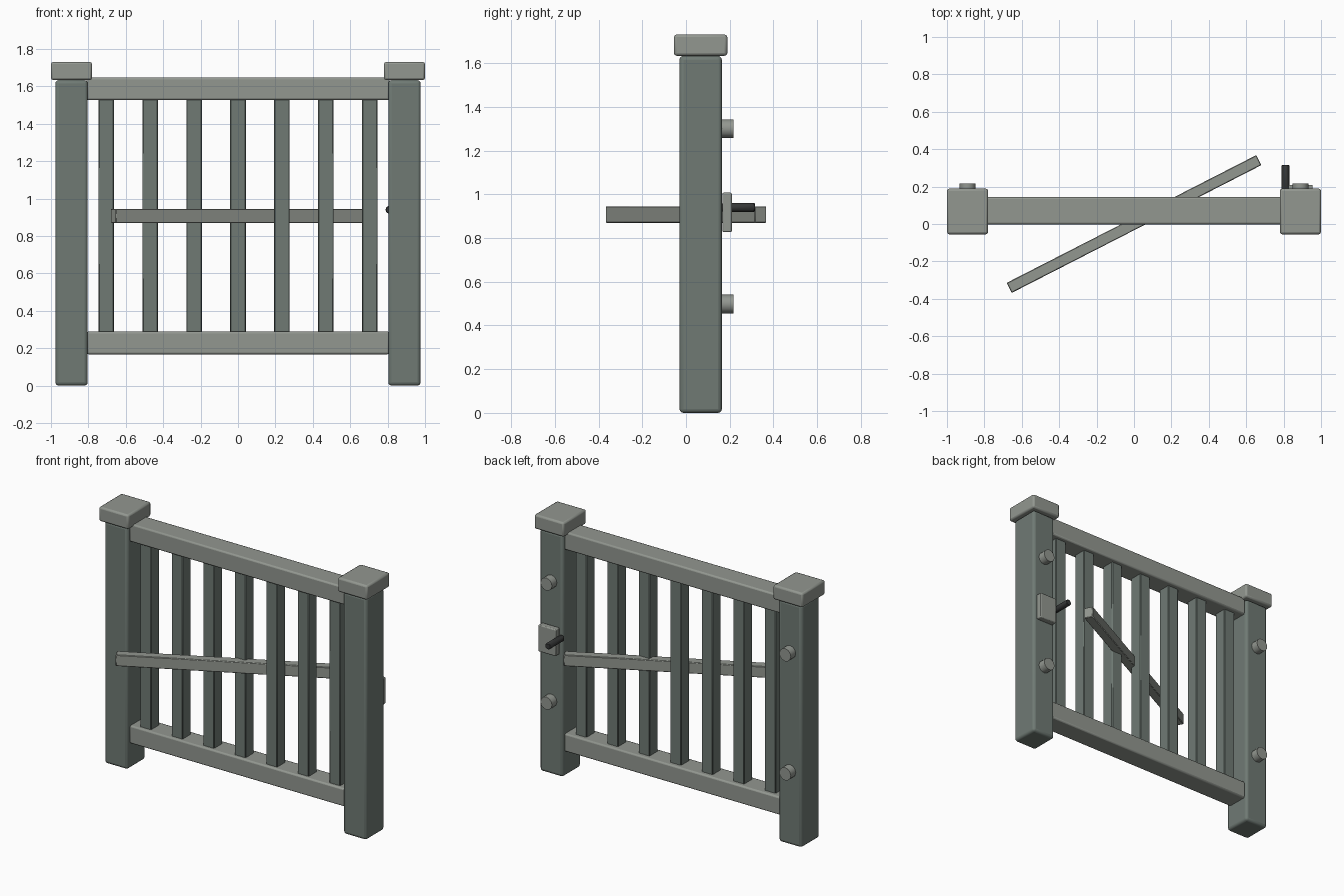
import bpy
import math

if "Cube" in bpy.data.objects:
    bpy.data.objects.remove(bpy.data.objects["Cube"])

YC = 0.067  # depth centre of the gate frame


def material(name, rgb):
    m = bpy.data.materials.new(name)
    m.diffuse_color = (*rgb, 1)
    m.use_nodes = True
    m.node_tree.nodes["Principled BSDF"].inputs["Base Color"].default_value = m.diffuse_color
    return m


DARK_WOOD = material("dark_wood", (0.16, 0.195, 0.175))
LIGHT_WOOD = material("light_wood", (0.29, 0.31, 0.28))
IRON = material("iron", (0.035, 0.037, 0.037))


def finish(name, mat, bevel, segments):
    ob = bpy.context.object
    ob.name = name
    ob.data.materials.append(mat)
    if bevel:
        mod = ob.modifiers.new("bevel", 'BEVEL')
        mod.width = bevel
        mod.segments = segments
    bpy.ops.object.shade_smooth_by_angle(angle=math.radians(35))
    return ob


def box(name, loc, size, mat, bevel=0.0, segments=2, rot=0.0):
    bpy.ops.mesh.primitive_cube_add(size=1, location=loc, rotation=(0, 0, rot))
    bpy.context.object.scale = size
    bpy.ops.object.transform_apply(location=False, rotation=False, scale=True)
    return finish(name, mat, bevel, segments)


def rod(name, x, z, y0, y1, r, mat, bevel=0.0):
    bpy.ops.mesh.primitive_cylinder_add(
        vertices=12, radius=r, depth=y1 - y0,
        location=(x, (y0 + y1) / 2, z), rotation=(math.pi / 2, 0, 0))
    return finish(name, mat, bevel, 1)


# Posts with caps and round bolt heads on the back
for side, s in (("left", -1), ("right", 1)):
    x = s * 0.89
    box(side + "_post", (x, YC, 0.8165), (0.173, 0.194, 1.633), DARK_WOOD, 0.018, 3)
    box(side + "_post_cap", (x, YC, 1.682), (0.22, 0.244, 0.097), LIGHT_WOOD, 0.012, 2)
    for level, z in (("lower", 0.498), ("upper", 1.30)):
        rod(f"{side}_{level}_bolt", x, z, 0.14, 0.217, 0.043, LIGHT_WOOD)

# Horizontal rails
for level, z in (("bottom", 0.228), ("top", 1.587)):
    box(level + "_rail", (0, YC + 0.004, z), (1.62, 0.145, 0.121), LIGHT_WOOD, 0.01, 2)

# Upright slats
for i in range(7):
    box(f"slat_{i + 1}", ((i - 3) * 0.235, YC, 0.907), (0.083, 0.09, 1.27),
        DARK_WOOD, 0.005, 1)

# Level brace turned across the gate
box("brace", (0, 0, 0.907), (1.5, 0.06, 0.076), LIGHT_WOOD, 0.004, 1,
    rot=math.radians(27.1))

# Latch plate and handle
box("latch_plate", (0.89, 0.188, 0.917), (0.13, 0.043, 0.18), LIGHT_WOOD, 0.006, 2)
rod("latch_handle", 0.81, 0.94, 0.165, 0.315, 0.021, IRON, 0.003)
